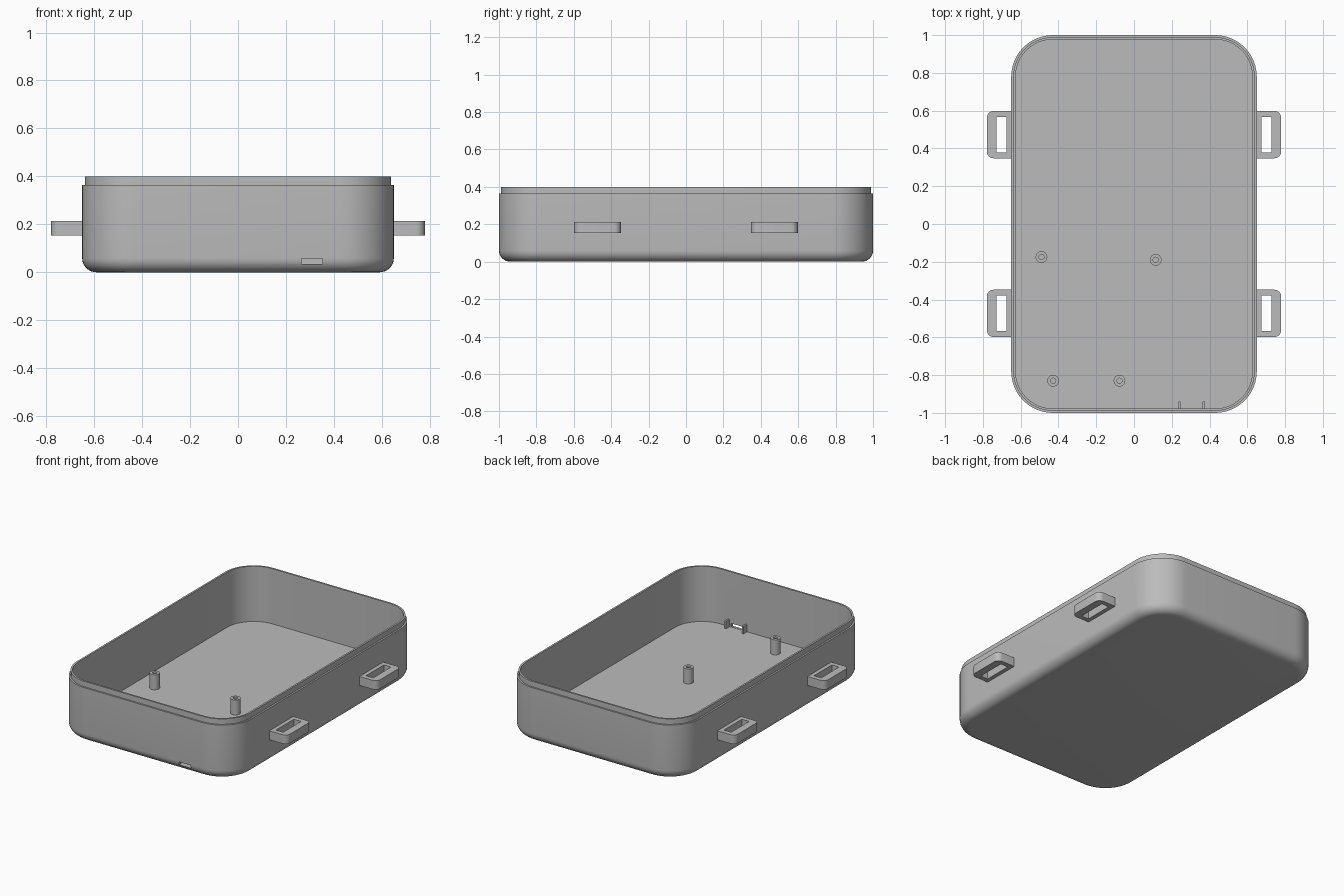
import bpy, bmesh, math
from mathutils import Vector

cube = bpy.data.objects.get("Cube")
if cube:
    bpy.data.objects.remove(cube, do_unlink=True)

grey = bpy.data.materials.new("plastic_grey")
grey.use_nodes = True
GREY = (0.5, 0.5, 0.5, 1)
grey.diffuse_color = GREY
bsdf = next(n for n in grey.node_tree.nodes if n.type == 'BSDF_PRINCIPLED')
bsdf.inputs["Base Color"].default_value = GREY


def rounded_rect(x0, x1, y0, y1, z, radii, seg=12):
    """Loop of points; radii run from the +x+y corner counter-clockwise."""
    corners = [(x1, y1, -1, -1), (x0, y1, 1, -1), (x0, y0, 1, 1), (x1, y0, -1, 1)]
    pts = []
    for i, ((cx, cy, dx, dy), r) in enumerate(zip(corners, radii)):
        for k in range(seg + 1):
            a = math.pi / 2 * (i + k / seg)
            pts.append(Vector((cx + dx * r + r * math.cos(a),
                               cy + dy * r + r * math.sin(a), z)))
    return pts


def circle(cx, cy, z, r, n=24):
    return [Vector((cx + r * math.cos(2 * math.pi * k / n),
                    cy + r * math.sin(2 * math.pi * k / n), z)) for k in range(n)]


def loft(name, loops, capped):
    """Skin successive loops; cap both ends, or join the last to the first."""
    bm = bmesh.new()
    rings = [[bm.verts.new(p) for p in loop] for loop in loops]
    pairs = list(zip(rings, rings[1:]))
    if capped:
        bm.faces.new(rings[0])
        bm.faces.new(rings[-1])
    else:
        pairs.append((rings[-1], rings[0]))
    for a, b in pairs:
        n = len(a)
        for i in range(n):
            j = (i + 1) % n
            bm.faces.new((a[i], a[j], b[j], b[i]))
    bmesh.ops.remove_doubles(bm, verts=bm.verts, dist=1e-5)
    bmesh.ops.recalc_face_normals(bm, faces=bm.faces)
    mesh = bpy.data.meshes.new(name)
    bm.to_mesh(mesh)
    bm.free()
    mesh.materials.append(grey)
    obj = bpy.data.objects.new(name, mesh)
    bpy.context.collection.objects.link(obj)
    return obj


def activate(obj):
    bpy.ops.object.select_all(action='DESELECT')
    obj.select_set(True)
    bpy.context.view_layer.objects.active = obj


def smooth(obj):
    activate(obj)
    bpy.ops.object.shade_smooth_by_angle(angle=math.radians(30))


def box(name, x0, x1, y0, y1, z0, z1):
    return loft(name, [rounded_rect(x0, x1, y0, y1, z, [0] * 4, 1) for z in (z0, z1)], True)


# Tray dimensions
HALF_X, HALF_Y, CORNER = 0.65, 1.0, 0.22
FILLET, WALL, LIP = 0.06, 0.023, 0.011
FLOOR, LEDGE, TOP = 0.033, 0.364, 0.4

# Tray shell: rounded bottom edge, stepped rim, hollow inside
profile = []
for k in range(9):
    a = math.pi / 2 * k / 8
    profile.append((FILLET * (1 - math.sin(a)), FILLET * (1 - math.cos(a))))
profile += [(0, LEDGE), (LIP, LEDGE), (LIP, TOP), (WALL, TOP), (WALL, FLOOR)]
shell = loft("tray_shell",
             [rounded_rect(-HALF_X + d, HALF_X - d, -HALF_Y + d, HALF_Y - d, z,
                           [CORNER - d] * 4) for d, z in profile], True)

# Port slot low in the front wall
cutter = box("port_cutter", 0.264, 0.352, -1.1, -0.95, 0.035, 0.057)
cutter.hide_render = True
cut = shell.modifiers.new("port", 'BOOLEAN')
cut.operation, cut.solver, cut.object = 'DIFFERENCE', 'EXACT', cutter
activate(shell)
bpy.ops.object.modifier_apply(modifier=cut.name)
bpy.data.objects.remove(cutter, do_unlink=True)
smooth(shell)

# Strap lugs, two on each side
for side, sx in (("left", 1), ("right", -1)):
    for end, cy in (("front", -0.473), ("back", 0.473)):
        loops = []
        for hole, z in ((0, 0.153), (0, 0.213), (1, 0.213), (1, 0.153)):
            if hole:
                loop = rounded_rect(0.676, 0.729, cy - 0.094, cy + 0.094, z, [0] * 4, 6)
            else:
                loop = rounded_rect(0.638, 0.779, cy - 0.125, cy + 0.125, z,
                                    [0.035, 0, 0, 0.035], 6)
            for p in loop:
                p.x *= sx
            loops.append(loop)
        smooth(loft(f"strap_lug_{end}_{side}", loops, False))

# Hollow screw posts on the floor
for i, (x, y) in enumerate([(-0.49, -0.175), (0.115, -0.19),
                            (-0.428, -0.83), (-0.077, -0.83)]):
    smooth(loft(f"screw_post_{i + 1}",
                [circle(x, y, z, r) for r, z in ((0.031, FLOOR - 0.005), (0.031, 0.133),
                                                (0.014, 0.133), (0.014, FLOOR - 0.005))],
                False))

# Small guides either side of the port
for name, x in (("port_guide_right", 0.241), ("port_guide_left", 0.369)):
    box(name, x - 0.006, x + 0.006, -0.98, -0.94, FLOOR - 0.005, 0.082)
